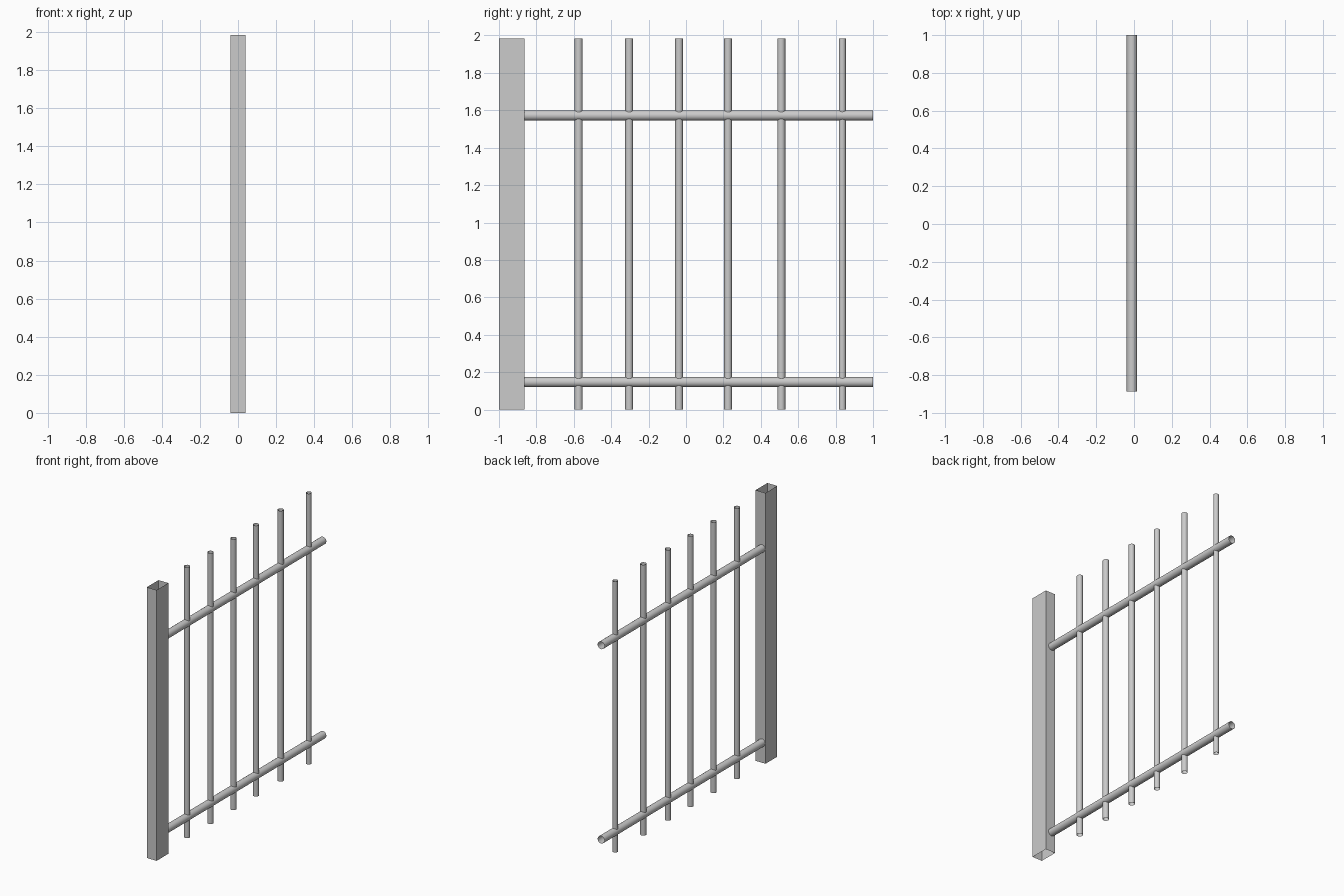
import bpy
import bmesh
import math
from mathutils import Matrix

cube = bpy.data.objects.get("Cube")
if cube:
    bpy.data.objects.remove(cube, do_unlink=True)

steel = bpy.data.materials.new("steel_grey")
steel.use_nodes = True
COLOR = (0.6, 0.6, 0.6, 1)
steel.diffuse_color = COLOR
steel.node_tree.nodes["Principled BSDF"].inputs["Base Color"].default_value = COLOR

HEIGHT = 1.985
TUBE_X = -0.011  # rails and bars share one plane, near the post's right side


def finish(name, bm, smooth):
    mesh = bpy.data.meshes.new(name)
    for face in bm.faces:
        face.smooth = smooth
    bm.to_mesh(mesh)
    bm.free()
    mesh.materials.append(steel)
    obj = bpy.data.objects.new(name, mesh)
    bpy.context.collection.objects.link(obj)
    return obj


def open_tube(name, radius, length, center, along_y=False):
    bm = bmesh.new()
    turn = Matrix.Rotation(math.pi / 2 if along_y else 0, 4, "X")
    bmesh.ops.create_cone(bm, cap_ends=False, segments=24, radius1=radius,
                          radius2=radius, depth=length,
                          matrix=Matrix.Translation(center) @ turn)
    return finish(name, bm, True)


# Hollow square post, open at both ends
bm = bmesh.new()
place = Matrix.Translation((0, -0.932, HEIGHT / 2)) @ Matrix.Diagonal((0.08, 0.136, HEIGHT, 1))
bmesh.ops.create_cube(bm, size=1, matrix=place)
ends = [f for f in bm.faces if abs(f.normal.z) > 0.9]
bmesh.ops.delete(bm, geom=ends, context="FACES_ONLY")
finish("post", bm, False)

# Horizontal rails, starting just inside the post
RAIL_START, RAIL_END = -0.887, 1.0
for name, z in (("lower_rail", 0.147), ("upper_rail", 1.572)):
    open_tube(name, 0.0275, RAIL_END - RAIL_START,
              (TUBE_X, (RAIL_START + RAIL_END) / 2, z), along_y=True)

# Upright bars passing through both rails
for i, y in enumerate((-0.574, -0.304, -0.037, 0.225, 0.51, 0.836)):
    open_tube(f"upright_bar_{i + 1}", 0.021 if i < 5 else 0.019, HEIGHT,
              (TUBE_X, y, HEIGHT / 2))
